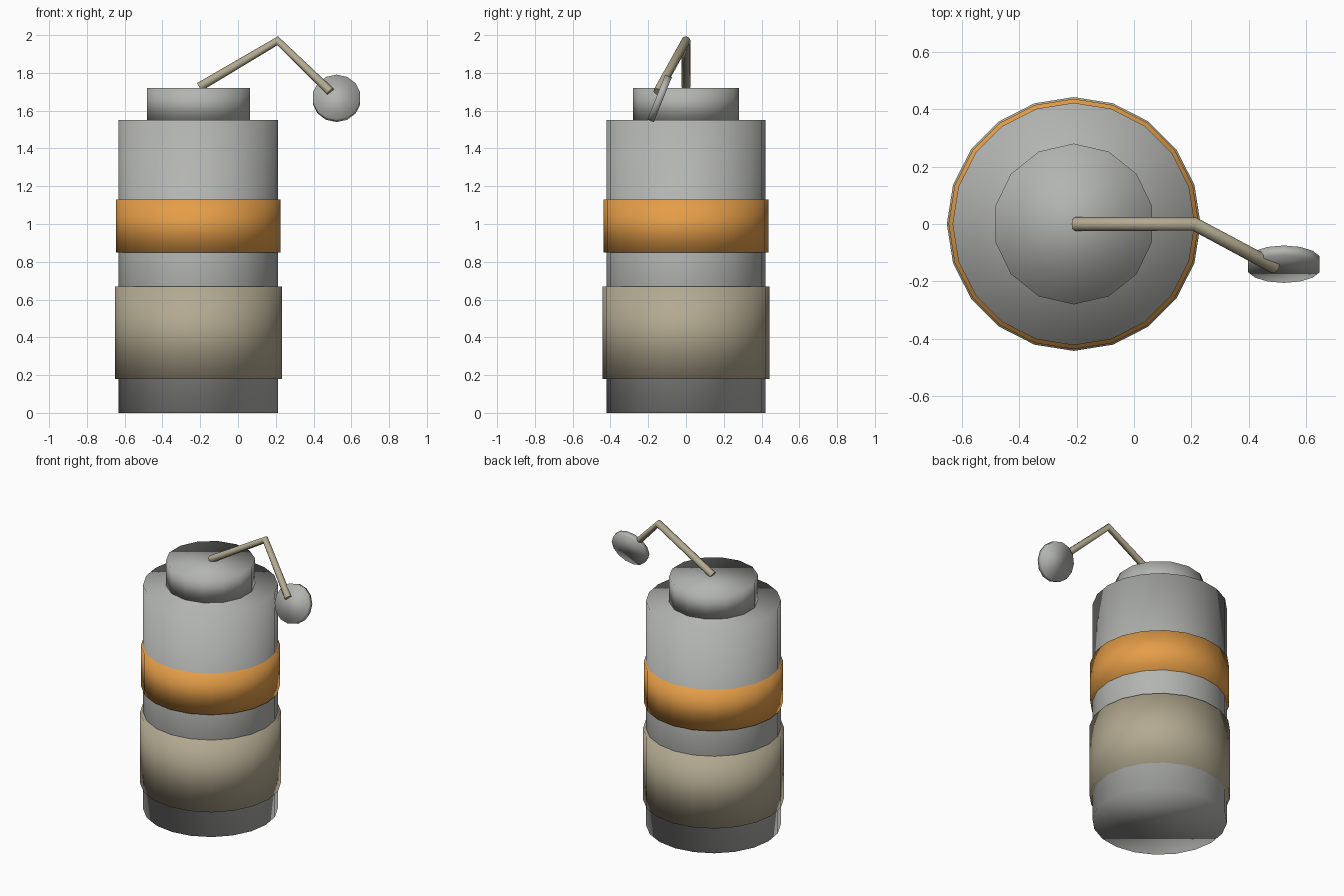
import bpy
import math

cube = bpy.data.objects.get("Cube")
if cube:
    bpy.data.objects.remove(cube, do_unlink=True)


def material(name, rgb):
    mat = bpy.data.materials.new(name)
    mat.use_nodes = True
    mat.diffuse_color = (*rgb, 1)
    mat.node_tree.nodes["Principled BSDF"].inputs["Base Color"].default_value = (*rgb, 1)
    return mat


grey = material("metal grey", (0.45, 0.46, 0.44))
orange = material("orange", (0.78, 0.34, 0.065))
tan = material("tan", (0.45, 0.40, 0.28))

AXIS = -0.21  # x position of the canister


def finish(obj, name, mat):
    obj.name = name
    obj.data.materials.clear()
    obj.data.materials.append(mat)
    obj.data.shade_smooth()


def drum(name, sides, radius, bottom, top, mat):
    bpy.ops.mesh.primitive_cylinder_add(
        vertices=sides, radius=radius, depth=top - bottom,
        location=(AXIS, 0, (bottom + top) / 2))
    finish(bpy.context.object, name, mat)


# Canister with its bands and cap
drum("body", 20, 0.422, 0, 1.55, grey)
drum("lower_band", 20, 0.442, 0.18, 0.67, tan)
drum("upper_band", 20, 0.436, 0.85, 1.13, orange)
drum("cap", 14, 0.28, 1.55, 1.72, grey)

# Tilted round plate at the end of the wire
bpy.ops.mesh.primitive_cylinder_add(
    vertices=14, radius=0.128, depth=0.037,
    location=(0.522, -0.14, 1.665), rotation=(math.radians(68), 0, 0))
finish(bpy.context.object, "pull_disc", grey)

# Bent wire from the cap to the plate
curve = bpy.data.curves.new("wire", "CURVE")
curve.dimensions = "3D"
curve.bevel_depth = 0.024
curve.bevel_resolution = 2
curve.use_fill_caps = True
line = curve.splines.new("POLY")
path = [(-0.205, 0, 1.725), (0.21, 0, 1.97), (0.49, -0.15, 1.70)]
line.points.add(len(path) - 1)
for point, co in zip(line.points, path):
    point.co = (*co, 1)
wire = bpy.data.objects.new("wire", curve)
bpy.context.collection.objects.link(wire)
bpy.ops.object.select_all(action="DESELECT")
wire.select_set(True)
bpy.context.view_layer.objects.active = wire
bpy.ops.object.convert(target="MESH")
finish(bpy.context.object, "wire", tan)
